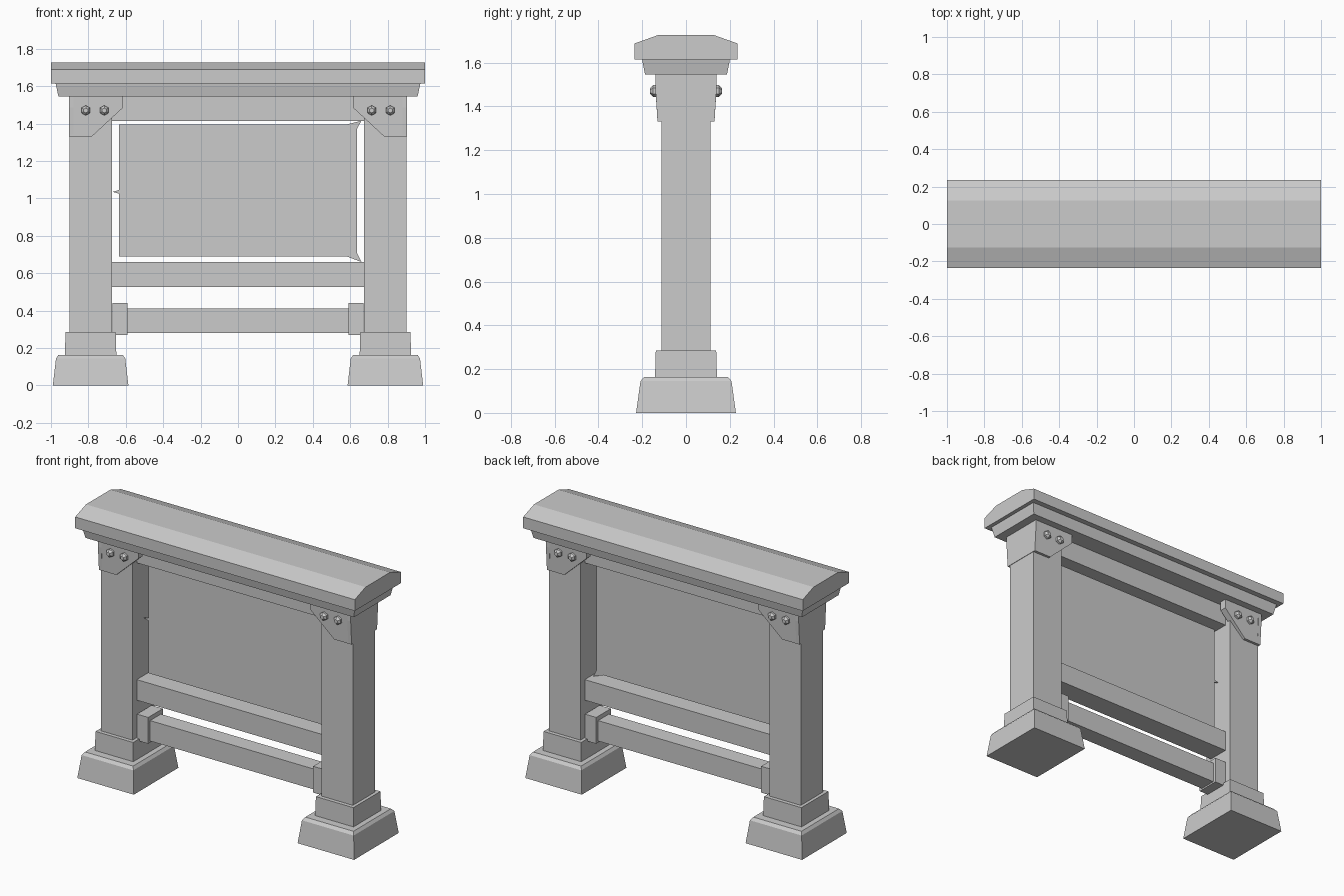
import bpy, bmesh
from math import pi
from mathutils import Matrix

if "Cube" in bpy.data.objects:
    bpy.data.objects.remove(bpy.data.objects["Cube"])


def finish(name, bm, mirror=""):
    bmesh.ops.recalc_face_normals(bm, faces=bm.faces)
    me = bpy.data.meshes.new(name)
    bm.to_mesh(me)
    bm.free()
    ob = bpy.data.objects.new(name, me)
    bpy.context.collection.objects.link(ob)
    if mirror:
        m = ob.modifiers.new("Mirror", 'MIRROR')
        m.use_axis = ["x" in mirror, "y" in mirror, False]
        m.use_mirror_merge = False
    return ob


def loft(name, levels, cx=0.0, mirror=""):
    """Stack of rectangles: (z, half width x, half depth y)."""
    bm = bmesh.new()
    rings = [[bm.verts.new((cx + sx * hx, sy * hy, z))
              for sx, sy in ((-1, -1), (1, -1), (1, 1), (-1, 1))]
             for z, hx, hy in levels]
    bm.faces.new(rings[0])
    bm.faces.new(rings[-1])
    for a, b in zip(rings, rings[1:]):
        for i in range(4):
            j = (i + 1) % 4
            bm.faces.new((a[i], a[j], b[j], b[i]))
    return finish(name, bm, mirror)


def beam(name, x0, x1, hy, z0, z1, mirror=""):
    h = (x1 - x0) / 2
    return loft(name, [(z0, h, hy), (z1, h, hy)], (x0 + x1) / 2, mirror)


def extrude(name, pts, vec, mirror="", taper_below=None):
    bm = bmesh.new()
    f = bm.faces.new([bm.verts.new(p) for p in pts])
    r = bmesh.ops.extrude_face_region(bm, geom=[f])
    new = [g for g in r["geom"] if isinstance(g, bmesh.types.BMVert)]
    bmesh.ops.translate(bm, verts=new, vec=vec)
    if taper_below:
        for v in bm.verts:
            if v.co.z < taper_below:
                v.co.y *= 0.93
    return finish(name, bm, mirror)


# Roof cap with bevelled top, and the moulding under it
cap = [(-0.235, 1.615), (0.235, 1.615), (0.235, 1.688), (0.125, 1.727),
       (-0.125, 1.727), (-0.235, 1.688)]
extrude("roof_cap", [(-1, y, z) for y, z in cap], (2, 0, 0))
loft("roof_moulding", [(1.545, 0.96, 0.187), (1.6, 0.972, 0.198),
                       (1.616, 0.975, 0.2)])

# Posts with collars and plinths
CX = 0.788
loft("post", [(0.15, 0.113, 0.113), (1.55, 0.113, 0.113)], CX, "x")
loft("post_collar", [(0.15, 0.138, 0.142), (0.285, 0.134, 0.138)], CX, "x")
loft("post_plinth", [(0, 0.202, 0.228), (0.145, 0.185, 0.208),
                     (0.163, 0.172, 0.192)], CX, "x")

# Horizontal rails and the sockets of the foot rail
beam("top_rail", -0.68, 0.68, 0.07, 1.415, 1.55)
beam("lower_rail", -0.68, 0.68, 0.07, 0.527, 0.66)
beam("foot_rail", -0.6, 0.6, 0.055, 0.28, 0.412)
beam("foot_rail_socket", 0.67, 0.67 - 0.08, -0.075, 0.27, 0.44, "x")

# Board panel with its small fixing points
beam("board_panel", -0.635, 0.635, 0.01, 0.69, 1.395)
for name, tri in (
        ("upper_panel_pin", [(0.58, 1.395), (0.635, 1.37), (0.66, 1.415)]),
        ("lower_panel_pin", [(0.58, 0.69), (0.635, 0.71), (0.66, 0.66)]),
        ("side_panel_pin", [(-0.635, 1.045), (-0.67, 1.035), (-0.635, 1.025)])):
    extrude(name, [(x, -0.005, z) for x, z in tri], (0, 0.01, 0))

# Gusset plates on front and back, joined by a side plate
gusset = [(0.903, 1.55), (0.615, 1.55), (0.615, 1.485), (0.78, 1.332),
          (0.903, 1.332)]
extrude("gusset_plate", [(x, -0.14, z) for x, z in gusset], (0, 0.045, 0),
        "xy", 1.4)
loft("gusset_side", [(1.332, 0.012, 0.13), (1.485, 0.012, 0.14),
                     (1.55, 0.012, 0.14)], 0.892, "x")

# Six-sided bolt heads
bm = bmesh.new()
for x in (0.715, 0.814):
    for y, depth, r1, r2 in ((-0.141, 0.018, 0.027, 0.027),
                             (-0.157, 0.014, 0.027, 0.013)):
        bmesh.ops.create_cone(
            bm, cap_ends=True, segments=6, radius1=r1, radius2=r2, depth=depth,
            matrix=Matrix.Translation((x, y, 1.47)) @ Matrix.Rotation(pi / 2, 4, 'X'))
finish("bolt_heads", bm, "xy")
